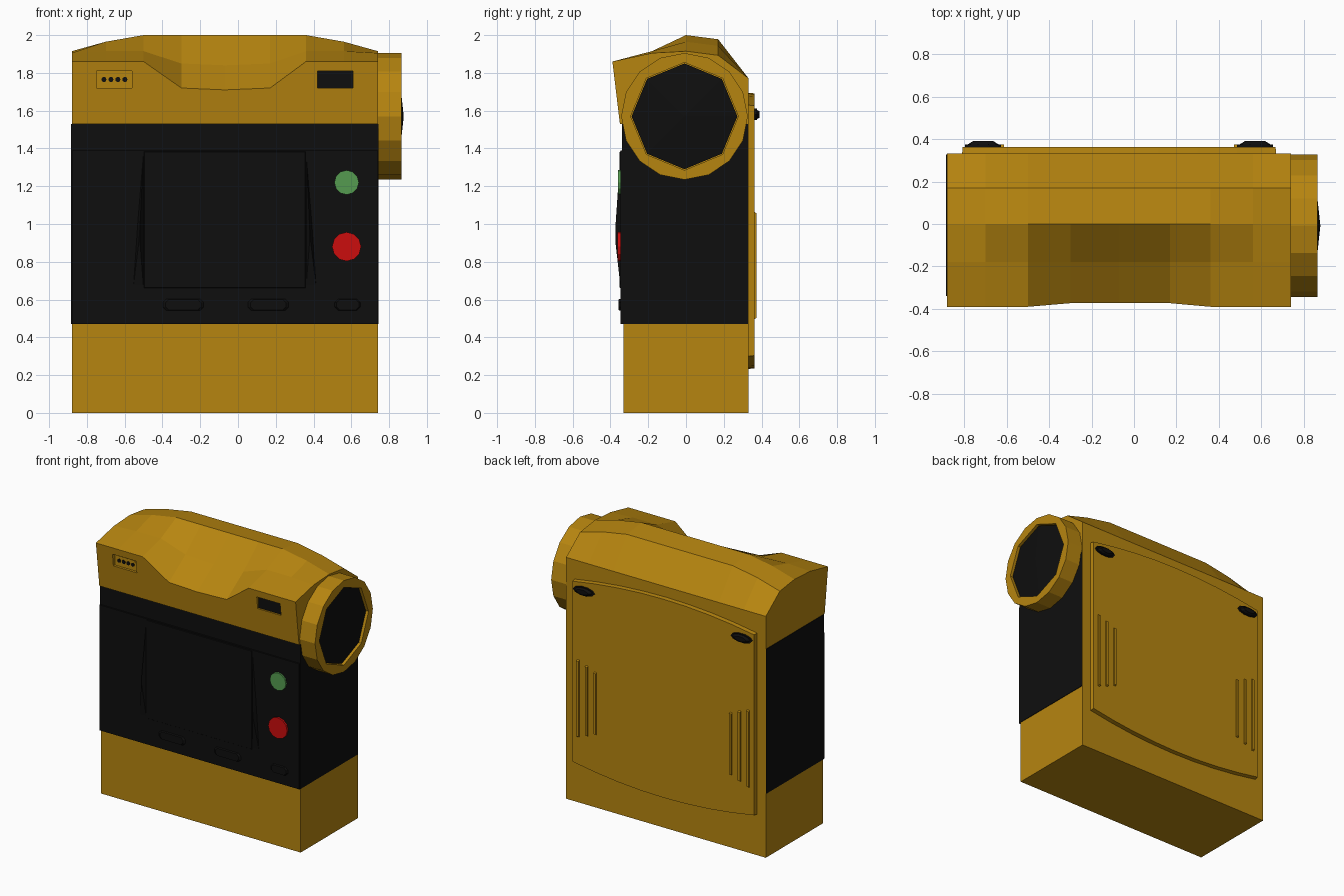
import bpy, bmesh, math
from mathutils import Vector

old = bpy.data.objects.get("Cube")
if old:
    bpy.data.objects.remove(old, do_unlink=True)


def material(name, rgb):
    m = bpy.data.materials.new(name)
    m.use_nodes = True
    m.diffuse_color = (*rgb, 1)
    bsdf = next(n for n in m.node_tree.nodes if n.type == 'BSDF_PRINCIPLED')
    bsdf.inputs["Base Color"].default_value = (*rgb, 1)
    return m


gold = material("golden yellow", (0.47, 0.235, 0.005))
black = material("black", (0.0045, 0.0045, 0.0045))
green = material("green", (0.09, 0.33, 0.08))
red = material("red", (0.6, 0.004, 0.004))


def finish(name, bm, mat):
    bmesh.ops.recalc_face_normals(bm, faces=bm.faces)
    mesh = bpy.data.meshes.new(name)
    bm.to_mesh(mesh)
    bm.free()
    mesh.materials.append(mat)
    ob = bpy.data.objects.new(name, mesh)
    bpy.context.scene.collection.objects.link(ob)
    return ob


def loft(name, rings, mat):
    """Closed solid through a list of equal-sized vertex rings."""
    bm = bmesh.new()
    vs = [[bm.verts.new(p) for p in ring] for ring in rings]
    n = len(vs[0])
    for a, b in zip(vs, vs[1:]):
        for i in range(n):
            j = (i + 1) % n
            bm.faces.new((a[i], a[j], b[j], b[i]))
    bm.faces.new(vs[0])
    bm.faces.new(vs[-1][::-1])
    return finish(name, bm, mat)


def prism(name, pts, y0, y1, mat, taper=1.0):
    """Outline in x and z, pushed along y; taper shrinks the y1 end."""
    cx = sum(p[0] for p in pts) / len(pts)
    cz = sum(p[1] for p in pts) / len(pts)
    end = [(cx + (x - cx) * taper, y1, cz + (z - cz) * taper) for x, z in pts]
    return loft(name, [[(x, y0, z) for x, z in pts], end], mat)


def rect(x0, x1, z0, z1, c=0.0):
    if not c:
        return [(x0, z0), (x1, z0), (x1, z1), (x0, z1)]
    return [(x0 + c, z0), (x1 - c, z0), (x1, z0 + c), (x1, z1 - c),
            (x1 - c, z1), (x0 + c, z1), (x0, z1 - c), (x0, z0 + c)]


def ellipse(cx, cz, rx, rz, n):
    return [(cx + rx * math.cos(math.tau * i / n), cz + rz * math.sin(math.tau * i / n))
            for i in range(n)]


def cut(ob, cutter):
    mod = ob.modifiers.new("cut", 'BOOLEAN')
    mod.operation = 'DIFFERENCE'
    mod.solver = 'EXACT'
    mod.object = cutter
    bpy.context.view_layer.objects.active = ob
    bpy.ops.object.modifier_apply(modifier=mod.name)
    bpy.data.objects.remove(cutter, do_unlink=True)


LEFT, RIGHT, MID = 0.74, -0.88, -0.07

# Main case with the dark wrap on the front and sides
prism("case", rect(RIGHT, LEFT, 0, 1.535), -0.33, 0.332, gold)
prism("dark_wrap", rect(RIGHT - 0.004, LEFT + 0.004, 0.47, 1.53), -0.338, 0.328, black)
prism("front_panel", rect(RIGHT, LEFT, 0.47, 1.39), -0.335, -0.348, black)

# Faceted head with a scoop in the front of the roof
columns = [  # x, front edge height, middle height, ridge height
    (RIGHT, 1.86, 1.905, 1.915), (-0.7, 1.86, 1.915, 1.965), (-0.5, 1.86, 1.915, 2),
    (-0.3, 1.72, 1.85, 2), (MID, 1.71, 1.84, 2), (0.17, 1.72, 1.85, 2),
    (0.36, 1.86, 1.915, 2), (0.56, 1.86, 1.915, 1.965), (LEFT, 1.86, 1.905, 1.915)]


def front_y(z):
    return -0.35 - 0.12 * (z - 1.53)


head = loft("head", [[(x, front_y(1.53), 1.53), (x, front_y(f), f), (x, -0.18, m),
                      (x, 0, r), (x, 0.17, r - 0.022), (x, 0.332, 1.77), (x, 0.332, 1.53)]
                     for x, f, m, r in columns], gold)

# Recesses in the head: connector on one side, sensor window on the other
for x0, x1 in ((-0.75, -0.56), (0.42, 0.61)):
    cut(head, prism("recess_cutter", rect(x0, x1, 1.72, 1.81), -0.5, -0.355, gold))
prism("sensor_window", rect(0.42, 0.61, 1.72, 1.81), -0.352, -0.36, black)
prism("connector", rect(-0.74, -0.57, 1.733, 1.797, 0.02), -0.352, -0.362, gold)
for i in range(4):
    prism("connector_pin", ellipse(-0.71 + i * 0.037, 1.765, 0.014, 0.014, 8),
          -0.36, -0.366, black)

# Screen and its side grips
prism("screen", rect(-0.5, 0.36, 0.66, 1.385), -0.346, -0.351, black, 0.99)
for s in (-1, 1):
    prism("screen_grip", [(MID + s * 0.43, 1.39), (MID + s * 0.43, 0.66),
                          (MID + s * 0.485, 0.66), (MID + s * 0.46, 1.03)],
          -0.346, -0.374, black, 0.1)

# Keys and round buttons
for x0, x1 in ((-0.4, -0.18), (0.05, 0.27), (0.51, 0.65)):
    prism("key", rect(x0, x1, 0.54, 0.605, 0.02), -0.346, -0.358, black, 0.85)
prism("green_button", ellipse(0.575, 1.22, 0.065, 0.065, 12), -0.346, -0.36, green)
prism("red_button", ellipse(0.575, 0.88, 0.077, 0.077, 12), -0.346, -0.362, red)

# Lens ring on the left side, with a shallow pointed lens
def side_ring(x, r, n):
    return [(x, -0.008 + b, c) for b, c in ellipse(0, 1.57, r, r, n)]


ring = loft("lens_ring", [side_ring(0.735, 0.335, 16), side_ring(0.865, 0.335, 16)], gold)
cut(ring, loft("lens_cutter", [side_ring(0.83, 0.285, 8), side_ring(0.9, 0.285, 8)], gold))
loft("lens", [side_ring(0.825, 0.28, 8), side_ring(0.847, 0.28, 8),
              side_ring(0.877, 0.004, 8)], black)

# Back cover with bowed top and bottom edges
steps = [i / 4 - 1 for i in range(9)]
outline = [(MID + 0.74 * t, 0.3 - 0.068 * (1 - t * t)) for t in steps]
outline += [(MID + 0.74 * t, 1.63 + 0.065 * (1 - t * t)) for t in reversed(steps)]
prism("back_cover", outline, 0.325, 0.363, gold, 0.995)

# Screws and raised ribs on the back cover
for s in (-1, 1):
    cx = MID + s * 0.64
    prism("screw_seat", ellipse(cx, 1.58, 0.085, 0.032, 10), 0.36, 0.375, black)
    prism("screw_head", ellipse(cx, 1.58, 0.08, 0.029, 10), 0.37, 0.39, black, 0.6)
    for offset, length in ((0.69, 0.57), (0.62, 0.52), (0.55, 0.46)):
        x = MID + s * offset
        prism("rib", rect(x - 0.009, x + 0.009, 0.78 - length / 2, 0.78 + length / 2),
              0.36, 0.374, gold, 0.97)
